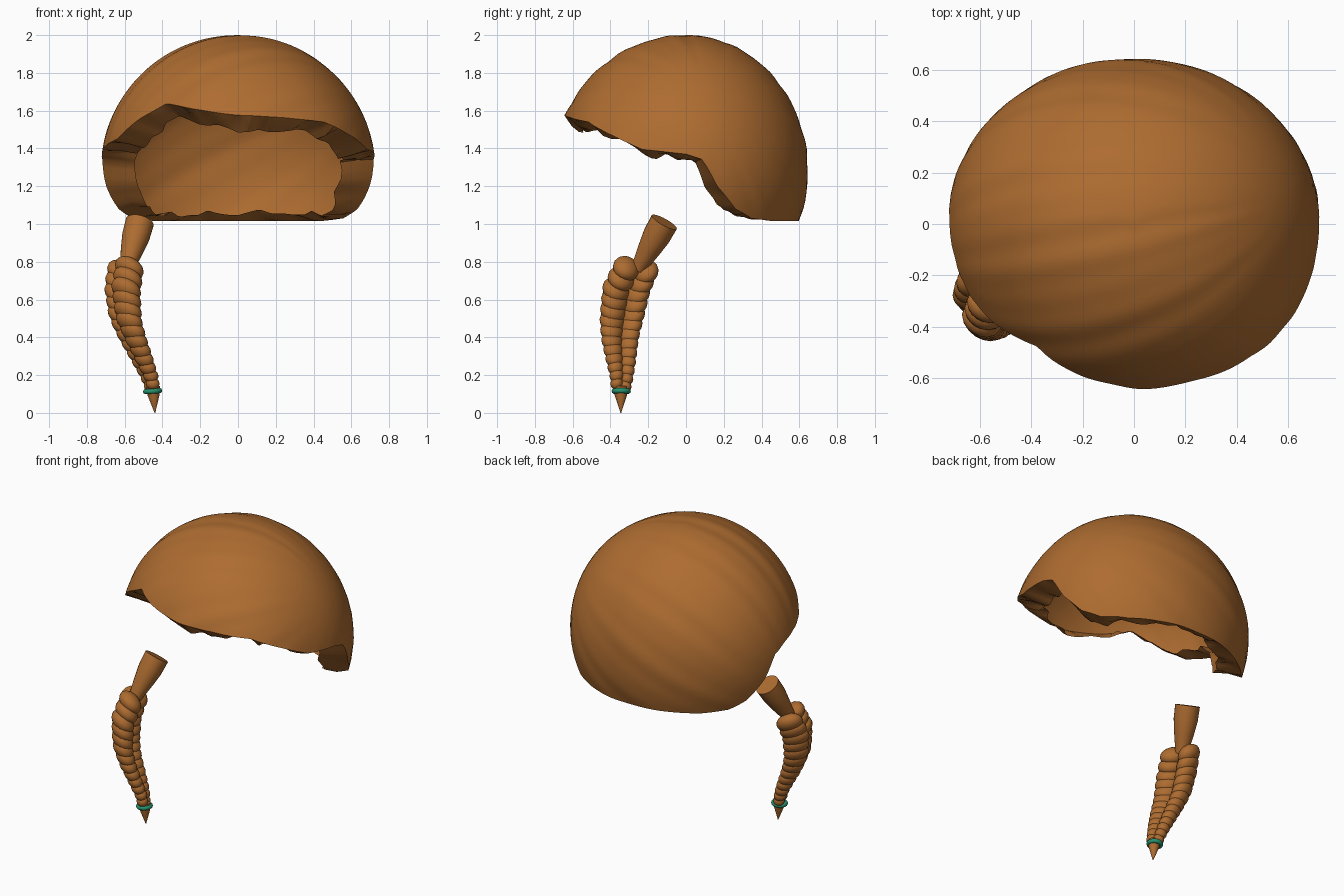
import bpy, bmesh, math, random
from mathutils import Vector, Matrix

if "Cube" in bpy.data.objects:
    bpy.data.objects.remove(bpy.data.objects["Cube"])

random.seed(4)


def material(name, rgb):
    m = bpy.data.materials.new(name)
    m.diffuse_color = (*rgb, 1)
    m.use_nodes = True
    m.node_tree.nodes["Principled BSDF"].inputs["Base Color"].default_value = m.diffuse_color
    return m


BROWN = material("chestnut_brown", (0.42, 0.150, 0.030))
GREEN = material("teal_green", (0.02, 0.29, 0.16))


def lerp(table, t):
    """Piecewise linear lookup; rows are (key, value, value...)."""
    if t <= table[0][0]:
        return table[0][1:]
    for a, b in zip(table, table[1:]):
        if t <= b[0]:
            f = (t - a[0]) / (b[0] - a[0])
            return tuple(p + (q - p) * f for p, q in zip(a[1:], b[1:]))
    return table[-1][1:]


def finish(bm, name, mat, angle=40):
    me = bpy.data.meshes.new(name)
    bm.to_mesh(me)
    bm.free()
    me.materials.append(mat)
    ob = bpy.data.objects.new(name, me)
    bpy.context.collection.objects.link(ob)
    bpy.ops.object.select_all(action='DESELECT')
    ob.select_set(True)
    bpy.context.view_layer.objects.active = ob
    bpy.ops.object.shade_smooth_by_angle(angle=math.radians(angle))
    return ob


def bridge(bm, a, b):
    n = len(a)
    for i in range(n):
        k = (i + 1) % n
        bm.faces.new((a[i], b[i], b[k], a[k]))


# Hair cap: ellipsoid cut along a hem whose height depends on the azimuth (0 = front)
HEM = [(-180, 1.015), (-140, 1.015), (-125, 1.03), (-115, 1.08), (-105, 1.2), (-98, 1.34),
       (-88, 1.39), (-65, 1.45), (-50, 1.56), (-37, 1.64), (-22, 1.61), (0, 1.575),
       (20, 1.565), (40, 1.54), (55, 1.47), (70, 1.395), (90, 1.37), (98, 1.34),
       (105, 1.2), (115, 1.08), (125, 1.03), (140, 1.015), (180, 1.015)]
MID, RX, RZ = 1.28, 0.727, 0.72
SEG, RINGS = 144, 36
WHORL = Vector((0.84, 0.16, 0.45)).normalized()
SIDE = WHORL.cross(Vector((0, 0, 1))).normalized()
UP = SIDE.cross(WHORL)


def combed(d):
    """Shallow strand grooves fanning out from the whorl."""
    a = math.atan2(d.dot(UP), d.dot(SIDE))
    fade = 1 - d.dot(WHORL) ** 2
    return 1 + 0.0035 * fade * (math.sin(19 * a) + 0.7 * math.sin(31 * a + 1))


def cap_point(phi, a):
    s, c = math.sin(phi), math.cos(phi)
    d = Vector((s * math.sin(a), -c * math.sin(a), math.cos(a)))
    ry = 0.645 + 0.055 * max(0, c) ** 0.5
    k = combed(d)
    # fuller front right quarter
    w = k * (1 + 0.05 * math.sin(a) ** 2 * math.exp(-((math.degrees(phi) - 42) / 24) ** 2))
    return Vector((RX * d.x * w, ry * d.y * w, MID + RZ * d.z * (k if d.z > 0 else 1)))


bm = bmesh.new()
angles = [-math.pi + 2 * math.pi * i / SEG for i in range(SEG)]
limits = [math.acos((lerp(HEM, math.degrees(p))[0] - MID) / RZ) for p in angles]
top = bm.verts.new((0, 0, MID + RZ))
rings = []
for j in range(1, RINGS + 1):
    rings.append([bm.verts.new(cap_point(p, l * j / RINGS)) for p, l in zip(angles, limits)])
for i in range(SEG):
    bm.faces.new((top, rings[0][i], rings[0][(i + 1) % SEG]))
for a, b in zip(rings, rings[1:]):
    bridge(bm, a, b)

# Ragged lip folded inward from the hem
knots = 64
jag = [(random.uniform(-1, 1), random.uniform(-1, 1)) for _ in range(knots)]
jag.append(jag[0])
jag = [(k, *v) for k, v in enumerate(jag)]
lip = [rings[-1]]
for part in (0.5, 1.0):
    ring = []
    for i, p in enumerate(angles):
        co = rings[-1][i].co
        n1, n2 = lerp(jag, i * knots / SEG)
        side = abs(math.sin(p))
        scale = 1 - part * (0.13 + 0.11 * side + 0.03 * n1)
        drop = part * (-0.014 - 0.062 * math.cos(p) + 0.02 * n2)
        notch = part * 0.025 * math.exp(-((abs(math.degrees(p)) - 106) / 10) ** 2)
        z = max(1.018, co.z + drop + (0.018 * n1 if part < 1 else 0))
        ring.append(bm.verts.new((co.x * scale, co.y * scale - notch, z)))
    lip.append(ring)
for a, b in zip(lip, lip[1:]):
    bridge(bm, a, b)
finish(bm, "hair_cap", BROWN, 35)


def tube(name, mat, stations, seg=20):
    """Capped round tube through (centre, radius) stations along a straight axis."""
    bm = bmesh.new()
    axis = (stations[-1][0] - stations[0][0]).normalized()
    turn = axis.to_track_quat('Z', 'Y')
    loops = []
    for c, r in stations:
        loops.append([bm.verts.new(c + turn @ Vector((r * math.cos(t), r * math.sin(t), 0)))
                      for t in (2 * math.pi * i / seg for i in range(seg))])
    for a, b in zip(loops, loops[1:]):
        bridge(bm, a, b)
    bm.faces.new(loops[0])
    bm.faces.new(loops[-1])
    bmesh.ops.recalc_face_normals(bm, faces=bm.faces)
    return finish(bm, name, mat)


# Loose lock above the braid
start, end = Vector((-0.52, -0.115, 1.01)), Vector((-0.59, -0.255, 0.76))
tube("braid_root", BROWN, [(start.lerp(end, f), r) for f, r in
                           ((0, 0.076), (0.3, 0.074), (0.6, 0.06), (0.85, 0.046), (1, 0.04))])

# Braid: two columns of tilted overlapping lobes along a curved path: z, x, y, size
PATH = [(0.12, -0.45, -0.345, 0.38), (0.2, -0.472, -0.34, 0.5), (0.3, -0.515, -0.345, 0.66),
        (0.4, -0.56, -0.35, 0.8), (0.5, -0.597, -0.34, 0.93), (0.65, -0.612, -0.315, 1.02),
        (0.78, -0.592, -0.255, 0.98)]
bm = bmesh.new()
for side in (-1, 1):
    z = 0.765 if side < 0 else 0.745
    while z > 0.125:
        x, y, s = lerp(PATH, z)
        centre = Vector((x - side * 0.019 * s, y + side * 0.056 * s, z))
        lobe = (Matrix.Translation(centre) @ Matrix.Rotation(side * math.radians(34), 4, 'X')
                @ Matrix.Rotation(math.radians(32), 4, 'Y')
                @ Matrix.Diagonal((0.085 * s, 0.074 * s, 0.054 * (0.35 + 0.65 * s), 1)))
        bmesh.ops.create_uvsphere(bm, u_segments=16, v_segments=10, radius=1, matrix=lobe)
        z -= 0.026 + 0.03 * s
finish(bm, "braid", BROWN, 60)

# Pointed end below the tie
tube("braid_tip", BROWN, [(Vector((-0.449, -0.345, 0.14)), 0.036),
                          (Vector((-0.447, -0.345, 0.095)), 0.033),
                          (Vector((-0.44, -0.345, 0.0)), 0.002)], 14)

# Hair tie
bpy.ops.mesh.primitive_torus_add(location=(-0.452, -0.343, 0.115), rotation=(0, math.radians(-4), 0),
                                 major_radius=0.037, minor_radius=0.014,
                                 major_segments=24, minor_segments=10)
tie = bpy.context.object
tie.name = "hair_tie"
tie.data.materials.append(GREEN)
bpy.ops.object.shade_smooth_by_angle(angle=math.radians(60))
